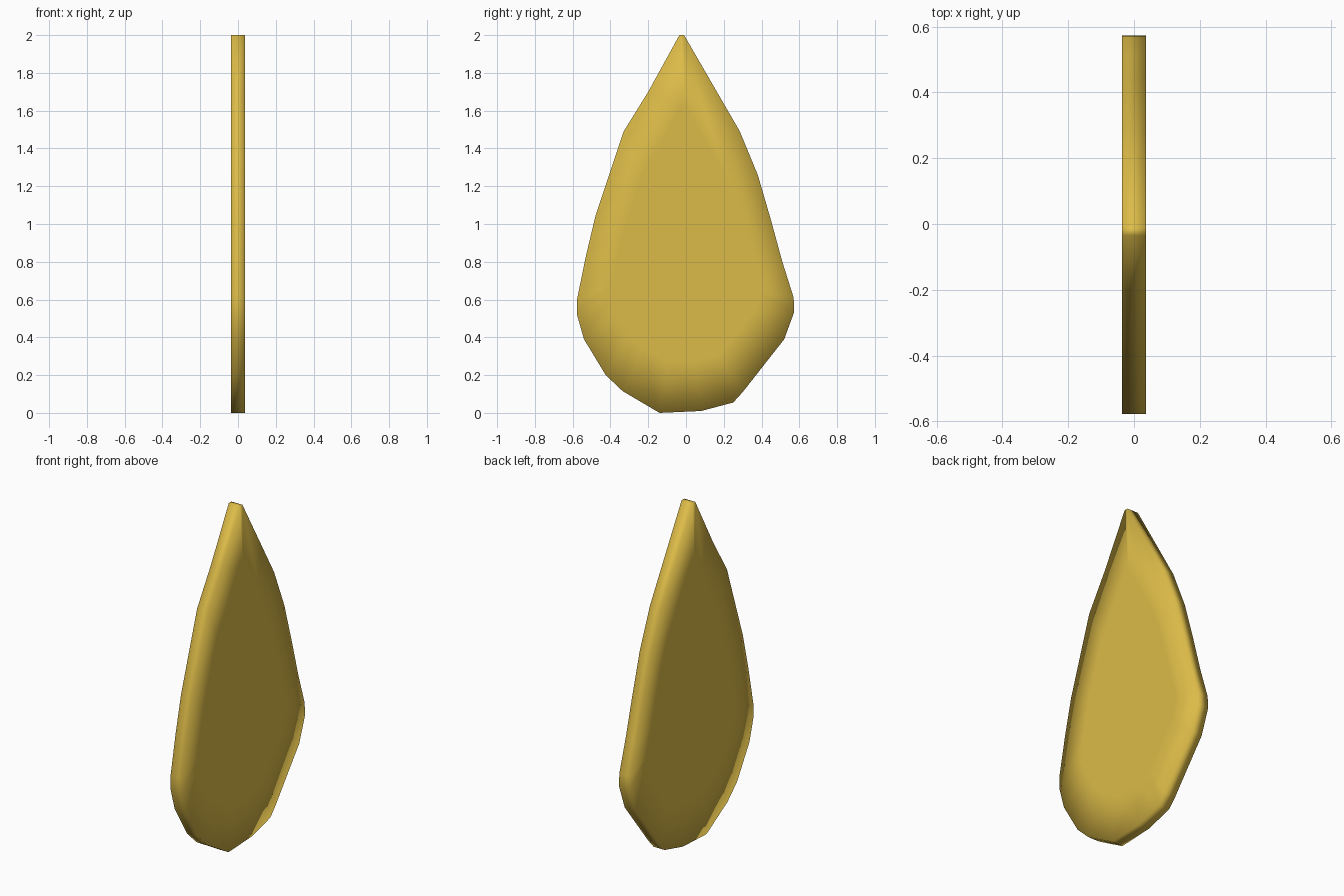
import bpy, bmesh

if "Cube" in bpy.data.objects:
    bpy.data.objects.remove(bpy.data.objects["Cube"])

# Teardrop outline as (y, z), clockwise from the tip
OUTLINE = [(-0.035, 2), (-0.01, 2), (0.285, 1.49), (0.38, 1.26), (0.45, 1.02),
           (0.51, 0.80), (0.57, 0.61), (0.573, 0.535), (0.52, 0.39), (0.30, 0.11),
           (0.25, 0.055), (0.08, 0.01), (-0.14, 0), (-0.335, 0.115), (-0.425, 0.2),
           (-0.54, 0.39), (-0.577, 0.52), (-0.577, 0.6), (-0.53, 0.83),
           (-0.48, 1.04), (-0.33, 1.49), (-0.2, 1.70)]
HALF = 0.036
CENTRE_Z = 0.85


def ring(bm, x, scale):
    return [bm.verts.new((x, y * scale, CENTRE_Z + (z - CENTRE_Z) * scale))
            for y, z in OUTLINE]


def bridge(bm, a, b):
    n = len(a)
    for i in range(n):
        j = (i + 1) % n
        bm.faces.new((a[i], a[j], b[j], b[i]))


# Flat plate: an inner panel on each side, a border ring and a rim
bm = bmesh.new()
rings = [ring(bm, x, s) for x, s in
         ((-HALF, 0.68), (-HALF, 1), (HALF, 1), (HALF, 0.68))]
for a, b in zip(rings, rings[1:]):
    bridge(bm, a, b)
bm.faces.new(rings[0])
bm.faces.new(rings[-1])
bmesh.ops.recalc_face_normals(bm, faces=bm.faces)

# Smooth shading runs right over the rim
for f in bm.faces:
    f.smooth = True
mesh = bpy.data.meshes.new("teardrop_plate")
bm.to_mesh(mesh)
bm.free()
plate = bpy.data.objects.new("teardrop_plate", mesh)
bpy.context.collection.objects.link(plate)

# Golden yellow
gold = bpy.data.materials.new("gold")
gold.diffuse_color = (0.72, 0.5, 0.065, 1)
gold.use_nodes = True
gold.node_tree.nodes["Principled BSDF"].inputs["Base Color"].default_value = gold.diffuse_color
mesh.materials.append(gold)
